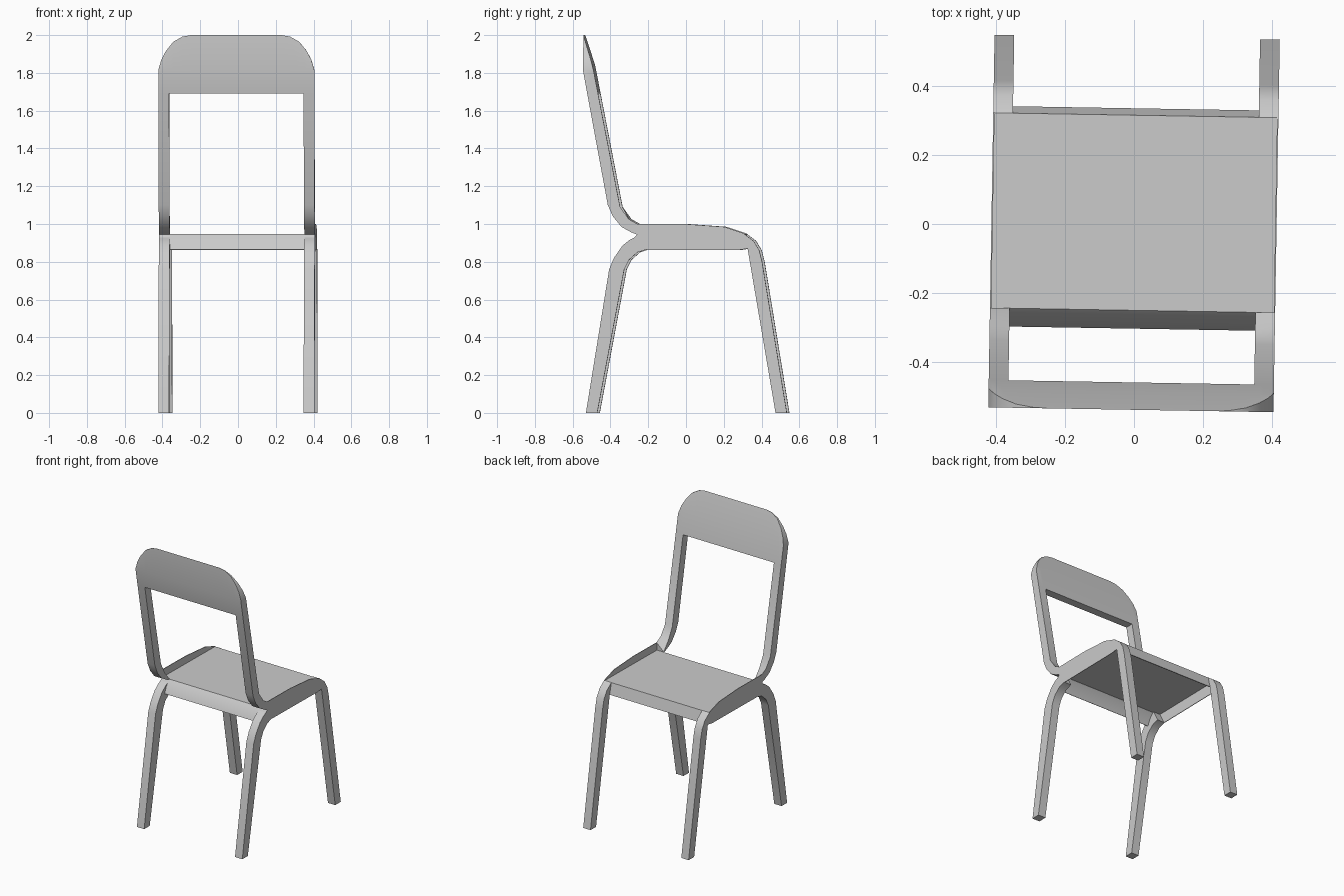
import bpy, bmesh, math
from mathutils import Matrix

cube = bpy.data.objects.get("Cube")
if cube:
    bpy.data.objects.remove(cube, do_unlink=True)

GREY = bpy.data.materials.new("plain grey")
GREY.use_nodes = True
colour = (0.6, 0.6, 0.6, 1)
GREY.diffuse_color = colour
GREY.node_tree.nodes["Principled BSDF"].inputs["Base Color"].default_value = colour

YAW = Matrix.Rotation(math.radians(-0.97), 4, 'Z')
HALF, INNER = 0.413, 0.356      # half width of chair, inner face of the legs
BACK_Y, PANEL_Z = -0.538, 1.69  # rear plane and lower edge of the back panel


def finish(name, bm):
    """Clean the mesh, turn it into an object and shade it."""
    bmesh.ops.remove_doubles(bm, verts=bm.verts, dist=0.0005)
    bmesh.ops.recalc_face_normals(bm, faces=bm.faces)
    bm.transform(YAW)
    mesh = bpy.data.meshes.new(name)
    bm.to_mesh(mesh)
    bm.free()
    mesh.materials.append(GREY)
    obj = bpy.data.objects.new(name, mesh)
    bpy.context.collection.objects.link(obj)
    bpy.ops.object.select_all(action='DESELECT')
    obj.select_set(True)
    bpy.context.view_layer.objects.active = obj
    bpy.ops.object.shade_smooth_by_angle(angle=math.radians(28))


def loft(name, sections):
    """Join (x, profile) sections, each profile a ring of (y, z) points."""
    bm = bmesh.new()
    rings = [[bm.verts.new((x, y, z)) for y, z in prof] for x, prof in sections]
    count = len(rings[0])
    for a, b in zip(rings, rings[1:]):
        for i in range(count):
            j = (i + 1) % count
            bm.faces.new((a[i], a[j], b[j], b[i]))
    bm.faces.new(rings[0])
    bm.faces.new(rings[-1][::-1])
    finish(name, bm)


def both_sides(name, outer, inner=None, inner_x=INNER):
    for side, s in (("left", 1), ("right", -1)):
        loft(f"{side}_{name}", [(s * HALF, outer), (s * inner_x, inner or outer)])


def front_y(z):
    """Depth of the backrest's front surface at height z."""
    if z <= 1.84:
        return -0.342 - 0.146 * (z - 1.09) / 0.75
    return -0.488 + (BACK_Y + 0.488) * (z - 1.84) / 0.16


# Legs on the +y side, curving into the seat rail
both_sides("outward_leg", [
    (0.541, 0), (0.41, 0.80), (0.395, 0.86), (0.365, 0.91), (0.315, 0.948),
    (0.333, 0.87), (0.481, 0)])

# Legs under the backrest
both_sides("backrest_leg", [
    (-0.523, 0), (-0.40, 0.76), (-0.375, 0.82), (-0.33, 0.885), (-0.29, 0.917),
    (-0.24, 0.942), (-0.20, 0.866), (-0.25, 0.85), (-0.295, 0.81),
    (-0.32, 0.76), (-0.463, 0)])

# Backrest uprights, whose inner edge runs down to the seat plate
rear = [(-0.25, 0.943), (-0.285, 0.957), (-0.335, 0.985), (-0.38, 1.04),
        (-0.407, 1.10), (-0.516, PANEL_Z)]
front = [(front_y(PANEL_Z), PANEL_Z), (front_y(1.09), 1.09)]
both_sides("upright",
           rear + front + [(-0.295, 1.025), (-0.25, 1.0)],
           rear + front + [(-0.30, 1.01), (-0.25, 0.948)])

# Thin side rails standing a little above the seat plate
both_sides("seat_rail", [
    (-0.25, 0.94), (-0.25, 1.0), (0.0, 1.0), (0.21, 0.985), (0.315, 0.95),
    (0.333, 0.87), (0.29, 0.863), (-0.20, 0.863)], inner_x=HALF - 0.004)


# Seat shell: top plate with a drop apron along each end, open below
def sheet(name, profile):
    loft(name, [(-HALF, profile), (HALF, profile)])


sheet("seat_plate", [(-0.25, 0.947), (0.315, 0.947), (0.315, 0.942), (-0.25, 0.942)])
sheet("outward_apron", [(0.315, 0.947), (0.335, 0.87), (0.329, 0.87), (0.309, 0.943)])
sheet("backrest_apron", [(-0.25, 0.947), (-0.283, 0.91), (-0.303, 0.865),
                         (-0.298, 0.863), (-0.277, 0.906), (-0.247, 0.941)])

# Back panel with rounded upper corners
corner = [(HALF, 1.815), (0.397, 1.87), (0.372, 1.917), (0.333, 1.965),
          (0.285, 1.992), (0.24, 2.0)]
outline = [(-x, z) for x, z in corner] + corner[::-1]
panel = []
for x, top in outline:
    shoulder = min(1.84, top - 0.002)
    panel.append((x, [(-0.516, PANEL_Z), (front_y(PANEL_Z), PANEL_Z),
                      (front_y(shoulder), shoulder), (front_y(top), top),
                      (BACK_Y, top), (BACK_Y, 1.81)]))
loft("back_panel", panel)
